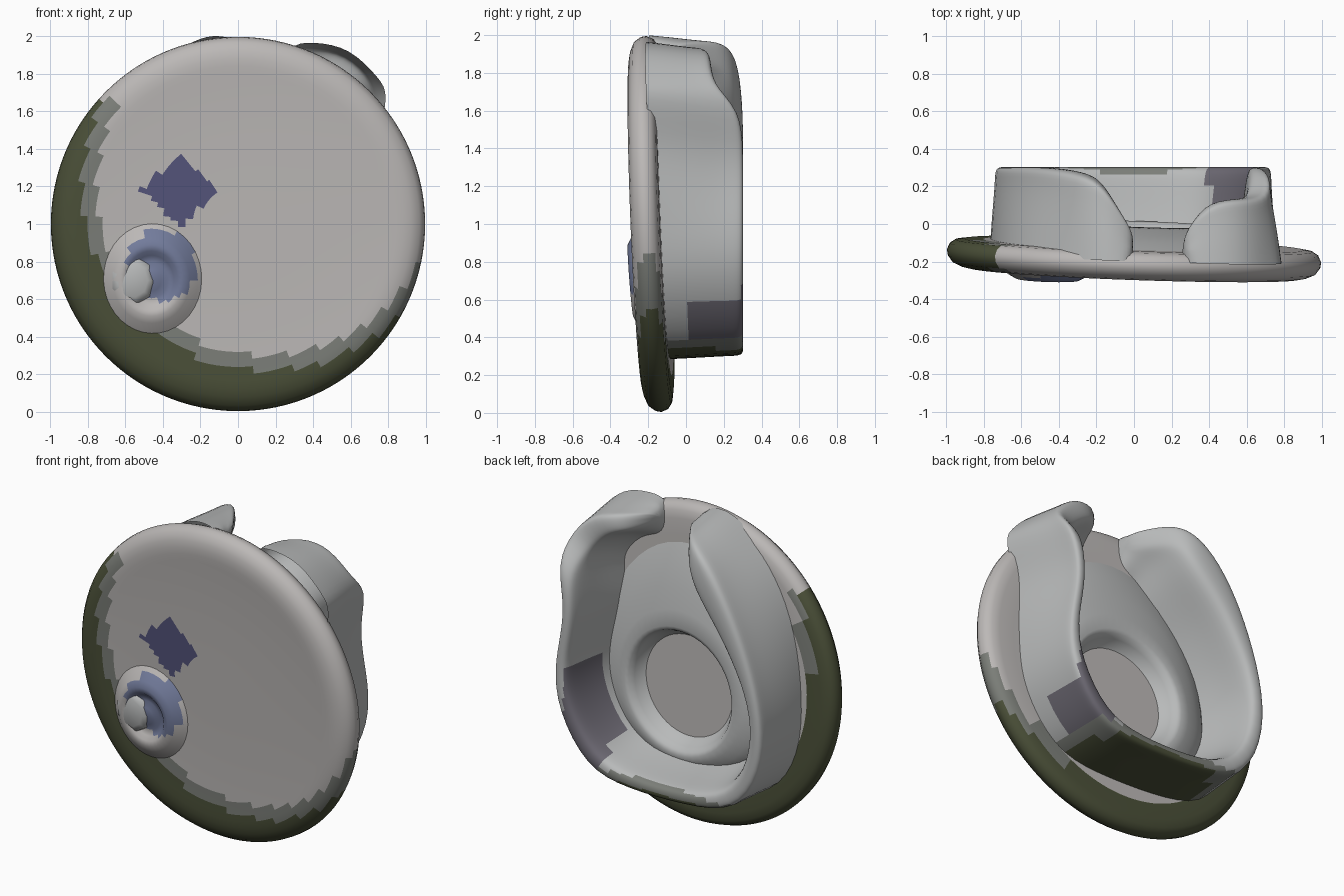
import bpy, bmesh, math
from mathutils import Vector

if "Cube" in bpy.data.objects:
    bpy.data.objects.remove(bpy.data.objects["Cube"])


def material(name, rgb):
    m = bpy.data.materials.new(name)
    m.diffuse_color = (*rgb, 1)
    m.use_nodes = True
    m.node_tree.nodes["Principled BSDF"].inputs["Base Color"].default_value = m.diffuse_color
    return m


GREY = material("warm_grey", (0.50, 0.48, 0.47))
PALE = material("pale_grey", (0.48, 0.49, 0.49))
OLIVE = material("dark_olive", (0.07, 0.08, 0.04))
MID = material("mid_olive", (0.20, 0.21, 0.19))
NAVY = material("navy", (0.09, 0.09, 0.20))
BLUE = material("slate_blue", (0.17, 0.20, 0.33))
PLUM = material("dusky_plum", (0.15, 0.14, 0.17))


def tilt(x, z):
    """Depth of the slightly leaning middle plane of the disc."""
    return -0.18 - 0.035 * x - 0.04 * (z - 1)


def finish(name, bm, mats, pick=None, subsurf=0, angle=50):
    bmesh.ops.recalc_face_normals(bm, faces=bm.faces)
    me = bpy.data.meshes.new(name)
    bm.to_mesh(me)
    bm.free()
    ob = bpy.data.objects.new(name, me)
    bpy.context.collection.objects.link(ob)
    for m in mats:
        me.materials.append(m)
    bpy.context.view_layer.objects.active = ob
    ob.select_set(True)
    if subsurf:
        mod = ob.modifiers.new("round", "SUBSURF")
        mod.levels = mod.render_levels = subsurf
        bpy.ops.object.modifier_apply(modifier=mod.name)
    if pick:
        for p in ob.data.polygons:
            p.material_index = pick(p.center)
    bpy.ops.object.shade_smooth_by_angle(angle=math.radians(angle))
    ob.select_set(False)
    return ob


def lathe(profile, cx, cz, sx=1, sz=1, seg=64, wobble=0, warp=None):
    """Spin (radius, depth) points about a front-to-back axis, leaning with the disc."""
    bm = bmesh.new()
    rings = []
    for r, d in profile:
        ring = []
        for i in range(seg if r > 0 else 1):
            a = 2 * math.pi * i / seg
            k = warp(r, a) if warp else 1
            x = cx + r * sx * math.cos(a)
            z = cz + r * sz * k * math.sin(a)
            ring.append(bm.verts.new((x, tilt(x, z) + d * (1 + wobble * math.sin(a)), z)))
        rings.append(ring)
    for a, b in zip(rings, rings[1:]):
        n = max(len(a), len(b))
        for i in range(n):
            j = (i + 1) % n
            vs = [a[i % len(a)], a[j % len(a)], b[j % len(b)], b[i % len(b)]]
            bm.faces.new(list(dict.fromkeys(vs)))
    return bm


# Round, very slightly dished front disc with a dark crescent along the lower left
def disc_colour(c):
    d = math.hypot(c.x - 0.15, c.z - 1.2)
    if c.z < 1.65 and d > 0.98:
        return 1
    if c.z < 1.65 and d > 0.90:
        return 2
    if c.y < -0.2 and abs(c.x + 0.31) + abs(c.z - 1.18) < 0.20:
        return 3
    return 0


disc = [(0, -0.070)] + [(r * 0.04, -0.070 - 0.014 * (r / 21) ** 3) for r in range(1, 22)] + [
    (0.88, -0.083), (0.92, -0.075), (0.965, -0.055), (0.99, -0.02), (0.995, 0.01),
    (0.98, 0.045), (0.95, 0.065), (0.90, 0.072), (0.80, 0.072), (0.5, 0.07), (0, 0.07)]
finish("front_disc", lathe(disc, 0, 1, seg=120), [GREY, OLIVE, MID, NAVY], disc_colour)

# Swirled raised boss on the front
boss = [(0.33, -0.06), (0.29, -0.088), (0.24, -0.123), (0.20, -0.142), (0.165, -0.138),
        (0.14, -0.115), (0.10, -0.105), (0.06, -0.120), (0, -0.125)]
finish("front_boss", lathe(boss, -0.46, 0.70, 0.85, 0.95, 36, 0.05), [GREY, BLUE],
       lambda c: 1 if math.hypot(c.x + 0.41, c.z - 0.78) < 0.19 else 0)
pebble = [(0.14, -0.08), (0.125, -0.122), (0.09, -0.138), (0, -0.142)]
finish("boss_plate", lathe(pebble, -0.56, 0.70, 0.9, 1.0, 9), [PALE])


# Raised inner floor: round recess in the middle, ramp down to the open top
def floor_warp(r, a):
    t = max(0, (r - 0.40) / 0.26)
    return 1 + t * (0.40 if math.sin(a) > 0 else -0.20)


floor = [(0.30, 0.06), (0.33, 0.08), (0.355, 0.13), (0.375, 0.165), (0.40, 0.175),
         (0.46, 0.165), (0.53, 0.14), (0.60, 0.11), (0.66, 0.06)]
finish("recessed_floor", lathe(floor, 0.05, 0.86, seg=48, warp=floor_warp), [PALE])

# Thin-walled back housing, open at the top: outer x z, inner x z, back depth
stations = [
    (0.01, 1.95, -0.02, 1.85, -0.06), (-0.08, 1.97, -0.09, 1.84, 0.08),
    (-0.18, 1.97, -0.16, 1.80, 0.23), (-0.34, 1.88, -0.22, 1.67, 0.28),
    (-0.50, 1.66, -0.40, 1.47, 0.30), (-0.64, 1.37, -0.54, 1.25, 0.30),
    (-0.75, 1.00, -0.65, 1.00, 0.30), (-0.74, 0.65, -0.63, 0.70, 0.30),
    (-0.56, 0.35, -0.48, 0.46, 0.30), (-0.20, 0.30, -0.20, 0.39, 0.30),
    (0.22, 0.30, 0.20, 0.39, 0.30), (0.51, 0.35, 0.44, 0.46, 0.30),
    (0.72, 0.68, 0.62, 0.74, 0.30), (0.74, 0.95, 0.65, 0.97, 0.30),
    (0.69, 1.18, 0.61, 1.16, 0.30), (0.67, 1.38, 0.59, 1.36, 0.30),
    (0.73, 1.62, 0.61, 1.57, 0.29), (0.73, 1.75, 0.59, 1.66, 0.14),
    (0.58, 1.91, 0.47, 1.79, 0.13), (0.39, 1.94, 0.36, 1.83, 0.11),
    (0.25, 1.93, 0.27, 1.85, -0.07)]
centre = Vector((0.05, 0.95))
bm = bmesh.new()
rows = []
for ox, oz, ix, iz, back in stations:
    o, i = Vector((ox, oz)), Vector((ix, iz))
    front = tilt(ox, oz) + 0.02
    foot = i + (centre - i) * 0.14
    h = back - front
    # the base of the wall flares out into the disc along the upper sides
    flare = 0.11 if 1.1 < oz < 1.7 else 0.03
    base = o + (o - centre) * flare
    # section runs up the outside, over the rounded rim and down the sloped inside
    section = [(base, front), (base.lerp(o, 0.35), front + 0.35 * h),
               (o, back - 0.18 * h), (o, back - 0.02 * h),
               (o.lerp(i, 0.3), back + 0.005), (o.lerp(i, 0.75), back),
               (i, back - 0.08 * h), (i.lerp(foot, 0.3), front + 0.5 * h), (foot, front)]
    rows.append([bm.verts.new((p.x, y, p.y)) for p, y in section])
for a, b in zip(rows, rows[1:]):
    for k in range(len(a) - 1):
        bm.faces.new((a[k], a[k + 1], b[k + 1], b[k]))
bm.faces.new(rows[0])
bm.faces.new(rows[-1][::-1])


def housing_colour(c):
    if c.z < 0.34:
        return 1
    if c.z < 0.39:
        return 2
    if 0.4 < c.x < 0.66 and c.z < 0.95 and c.y > 0:
        return 3
    return 0


finish("back_housing", bm, [PALE, OLIVE, MID, PLUM], housing_colour, subsurf=2)
